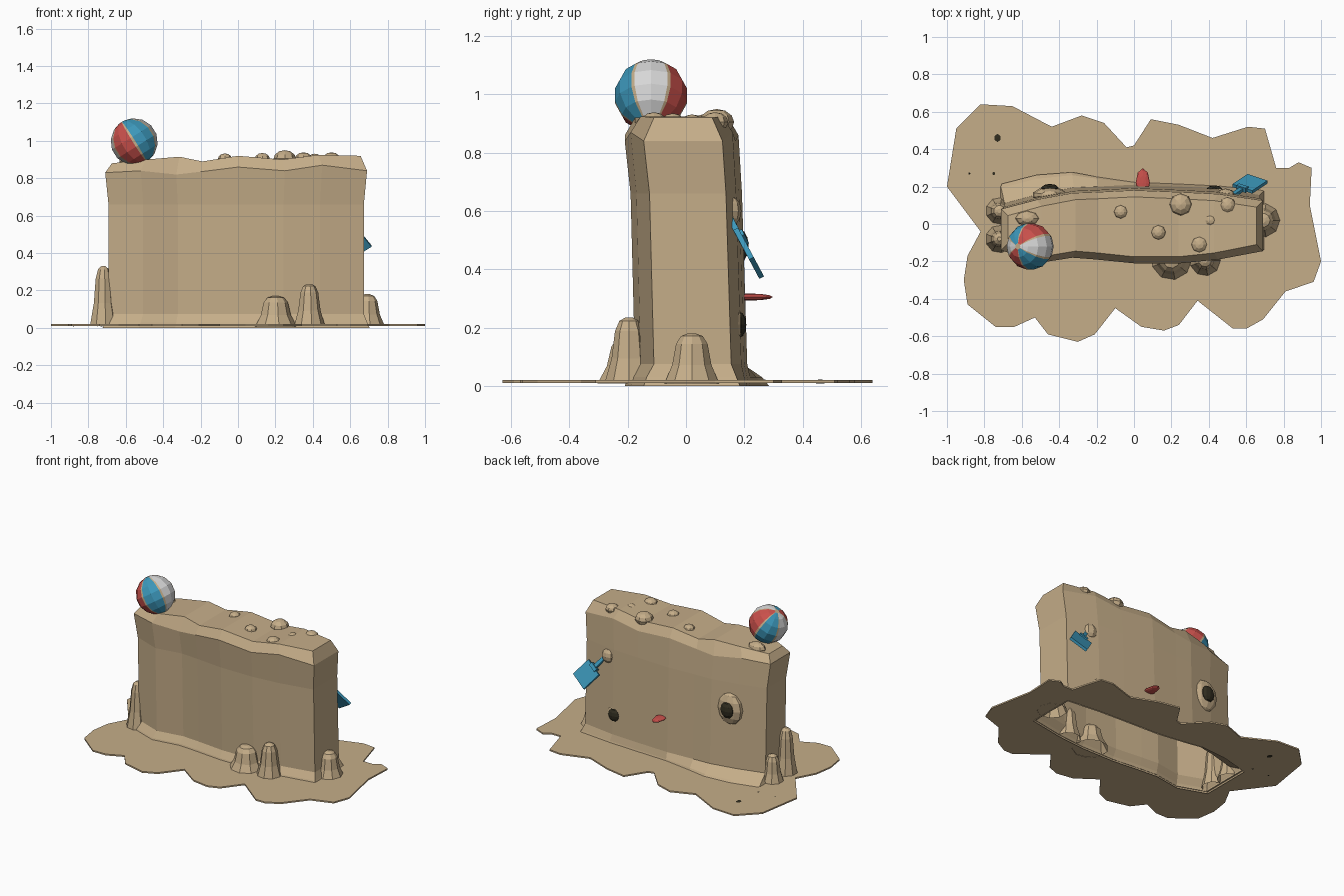
import bpy, bmesh, math
from mathutils import Matrix, Vector

if "Cube" in bpy.data.objects:
    bpy.data.objects.remove(bpy.data.objects["Cube"])


def material(name, r, g, b):
    m = bpy.data.materials.new(name)
    m.use_nodes = True
    m.diffuse_color = (r, g, b, 1)
    bsdf = next(n for n in m.node_tree.nodes if n.type == 'BSDF_PRINCIPLED')
    bsdf.inputs["Base Color"].default_value = (r, g, b, 1)
    bsdf.inputs["Roughness"].default_value = 0.9
    return m


SAND = material("sand", .56, .42, .25)
DARK = material("dark hollow", .03, .026, .014)
RED = material("red", .58, .08, .07)
BLUE = material("blue", .045, .31, .49)
WHITE = material("white", .68, .68, .68)


def finish(name, bm, *mats):
    mesh = bpy.data.meshes.new(name)
    bm.to_mesh(mesh)
    bm.free()
    for m in mats:
        mesh.materials.append(m)
    ob = bpy.data.objects.new(name, mesh)
    bpy.context.scene.collection.objects.link(ob)
    return ob


def loft(rings, cap=True):
    """Skin a stack of counter-clockwise rings; optional cap on the last."""
    bm = bmesh.new()
    rows = [[bm.verts.new(p) for p in ring] for ring in rings]
    n = len(rows[0])
    for low, high in zip(rows, rows[1:]):
        for j in range(n):
            k = (j + 1) % n
            f = bm.faces.new((low[j], low[k], high[k], high[j]))
            f.material_index = j  # column number, resolved by the caller
    if cap:
        bm.faces.new(rows[-1])
    return bm, rows


def blob(name, loc, size, mat, segments=8, rings=6):
    bm = bmesh.new()
    bmesh.ops.create_uvsphere(bm, u_segments=segments, v_segments=rings, radius=1)
    bmesh.ops.transform(bm, verts=bm.verts,
                        matrix=Matrix.Translation(loc) @ Matrix.Diagonal((*size, 1)))
    return finish(name, bm, mat)


def box(name, frame, loc, size, mat):
    bm = bmesh.new()
    bmesh.ops.create_cube(bm, size=1)
    bmesh.ops.transform(bm, verts=bm.verts,
                        matrix=frame @ Matrix.Translation(loc) @ Matrix.Diagonal((*size, 1)))
    return finish(name, bm, mat)


# Wall stations: x, front y, back y, lip height, crest height, back skirt reach
stations = [
    (-.71, -.14, .08, .83, .88, .14), (-.52, -.21, .13, .84, .90, .14),
    (-.33, -.18, .165, .82, .915, .12), (-.2, -.19, .17, .835, .89, .09),
    (0, -.21, .18, .86, .92, .05), (.25, -.21, .17, .84, .90, .05),
    (.45, -.19, .16, .87, .925, .05), (.69, -.145, .125, .84, .92, .06)]


def ring(front_in, back_out, x_scale, height):
    front = [(s[0] * x_scale, s[1] + front_in, height(s)) for s in stations]
    back = [(s[0] * x_scale, s[2] + back_out(s), height(s)) for s in stations]
    return front + back[::-1]


rings = [
    ring(0, lambda s: s[5], 1.02, lambda s: 0),
    ring(.01, lambda s: s[5] * .8, 1.0, lambda s: .03),
    ring(.035, lambda s: .03, .975, lambda s: .075),
    ring(.02, lambda s: .012, .975, lambda s: .66),
    ring(0, lambda s: 0, 1.0, lambda s: s[3]),
    ring(.035, lambda s: -.035, .95, lambda s: s[4])]
bm, rows = loft(rings, cap=False)
top, n = rows[-1], len(stations)
for i in range(n - 1):
    bm.faces.new((top[i], top[i + 1], top[2 * n - 2 - i], top[2 * n - 1 - i]))
for f in bm.faces:
    f.material_index = 0
finish("sand_wall", bm, SAND)

# Spread-out puddle of sand, open beneath the wall
outline = [
    (-.82, .64), (-.65, .63), (-.44, .52), (-.28, .58), (-.16, .54), (-.04, .41),
    (0, .42), (.09, .56), (.24, .53), (.42, .46), (.61, .52), (.7, .51), (.76, .3),
    (.83, .3), (.88, .33), (.95, .3), (.94, .1), (1, -.2), (.96, -.31), (.81, -.36),
    (.69, -.51), (.6, -.56), (.53, -.56), (.34, -.41), (.24, -.54), (.16, -.57),
    (.04, -.55), (-.1, -.45), (-.21, -.59), (-.3, -.63), (-.46, -.59), (-.53, -.5),
    (-.64, -.55), (-.74, -.55), (-.89, -.43), (-.91, -.3), (-.89, -.17),
    (-.82, -.04), (-1, .2), (-.95, .51)]
curve = bpy.data.curves.new("sand_puddle", 'CURVE')
curve.dimensions, curve.fill_mode, curve.extrude = '2D', 'BOTH', .005
hole = [(x * .98, y * .97) for x, y, z in rings[0]]
for loop in (outline, hole):
    spline = curve.splines.new('POLY')
    spline.points.add(len(loop) - 1)
    for point, (x, y) in zip(spline.points, loop):
        point.co = (x, y, 0, 1)
    spline.use_cyclic_u = True
helper = bpy.data.objects.new("puddle_curve", curve)
bpy.context.scene.collection.objects.link(helper)
bpy.context.view_layer.update()
graph = bpy.context.evaluated_depsgraph_get()
bm = bmesh.new()
bm.from_mesh(bpy.data.meshes.new_from_object(helper.evaluated_get(graph)))
bpy.data.objects.remove(helper)
for f in bm.faces:
    f.material_index = 0
    f.smooth = False
bmesh.ops.translate(bm, verts=bm.verts, vec=(0, 0, .015))
finish("sand_puddle", bm, SAND)

# Small pits in the puddle
for i, (x, y, r) in enumerate([(-.73, .46, .025), (-.88, .27, .008), (-.75, .27, .01)]):
    blob(f"pit_{i}", (x, y, .015), (r, r * 1.3, .007), DARK, 6, 4)

# Drip mounds leaning against the base
mounds = [(.2, -.19, .115, .17), (.38, -.195, .085, .235), (.69, .02, .095, .18),
          (-.72, -.08, .075, .33), (-.72, .07, .075, .2)]
for i, (x, y, r, h) in enumerate(mounds):
    levels = []
    for spread, t in [(1, .05), (.72, .4), (.58, .8), (.4, .95), (.15, 1)]:
        levels.append([(x + r * spread * math.cos(a), y + r * spread * math.sin(a), h * t)
                       for a in (math.tau * k / 9 for k in range(9))])
    bm, _ = loft(levels)
    for f in bm.faces:
        f.material_index = 0
    finish(f"drip_mound_{i}", bm, SAND)

# Pebbly lumps along the crest
lumps = [(-.07, .065, .037), (.25, .105, .06), (.5, .1, .045), (.41, .02, .035),
         (.13, -.045, .04), (.35, -.11, .045)]
for i, (x, y, r) in enumerate(lumps):
    blob(f"crest_lump_{i}", (x, y, .905), (r, r, r * .75), SAND)
blob("lump_behind_ball", (-.57, .03, .89), (.065, .04, .04), SAND)

# Beach ball: six panels with narrow seams, tipped sideways
angles = [math.radians(60 * k + d) for k in range(6) for d in (-27, 0, 27)]
polars = [math.pi * (1 - t) for t in (.04, .15, .29, .43, .57, .71, .85, .96)]
bm, rows = loft([[(math.sin(p) * math.cos(a), math.sin(p) * math.sin(a), math.cos(p))
                  for a in angles] for p in polars])
bm.faces.new(rows[0][::-1]).material_index = 3
bm.faces.ensure_lookup_table()
columns = len(angles)
for f in bm.faces:
    if len(f.verts) > 4:
        f.material_index = 3
    else:
        j = f.material_index % columns
        f.material_index = 3 if j % 3 == 2 else (j // 3) % 3
bmesh.ops.transform(bm, verts=bm.verts, matrix=Matrix.Translation((-.555, -.12, .995))
                    @ Matrix.Rotation(math.radians(-32), 4, 'Y') @ Matrix.Scale(.126, 4))
finish("beach_ball", bm, WHITE, RED, BLUE, SAND)

# Mismatched eyes on the back
blob("large_eye_rim", (-.45, .155, .48), (.095, .042, .11), SAND, 10)
blob("large_eye_pupil", (-.45, .185, .48), (.05, .03, .057), DARK, 10)
blob("small_eye_rim", (.43, .165, .21), (.065, .03, .068), SAND, 10)
blob("small_eye_pupil", (.43, .182, .21), (.043, .025, .045), DARK, 10)

# Mouth and stuck-out tongue
blob("mouth", (-.01, .19, .305), (.09, .012, .03), DARK, 10)
blob("tongue", (.047, .22, .305), (.038, .078, .012), RED)

# Toy shovel held by a lump of sand
across, along, normal = (Vector(v).normalized() for v in
                         ((-.815, .271, -.508), (.577, .385, -.72), (0, .88, .47)))
frame = Matrix.Translation((.62, .215, .455)) @ Matrix((across, along, normal)).transposed().to_4x4()
box("shovel_blade", frame, (0, 0, 0), (.13, .14, .018), BLUE)
box("shovel_collar", frame, (0, -.07, .004), (.06, .025, .028), BLUE)
box("shovel_handle", frame, (0, -.13, 0), (.024, .14, .02), BLUE)
blob("shovel_hand", (.49, .155, .6), (.05, .035, .05), SAND)
